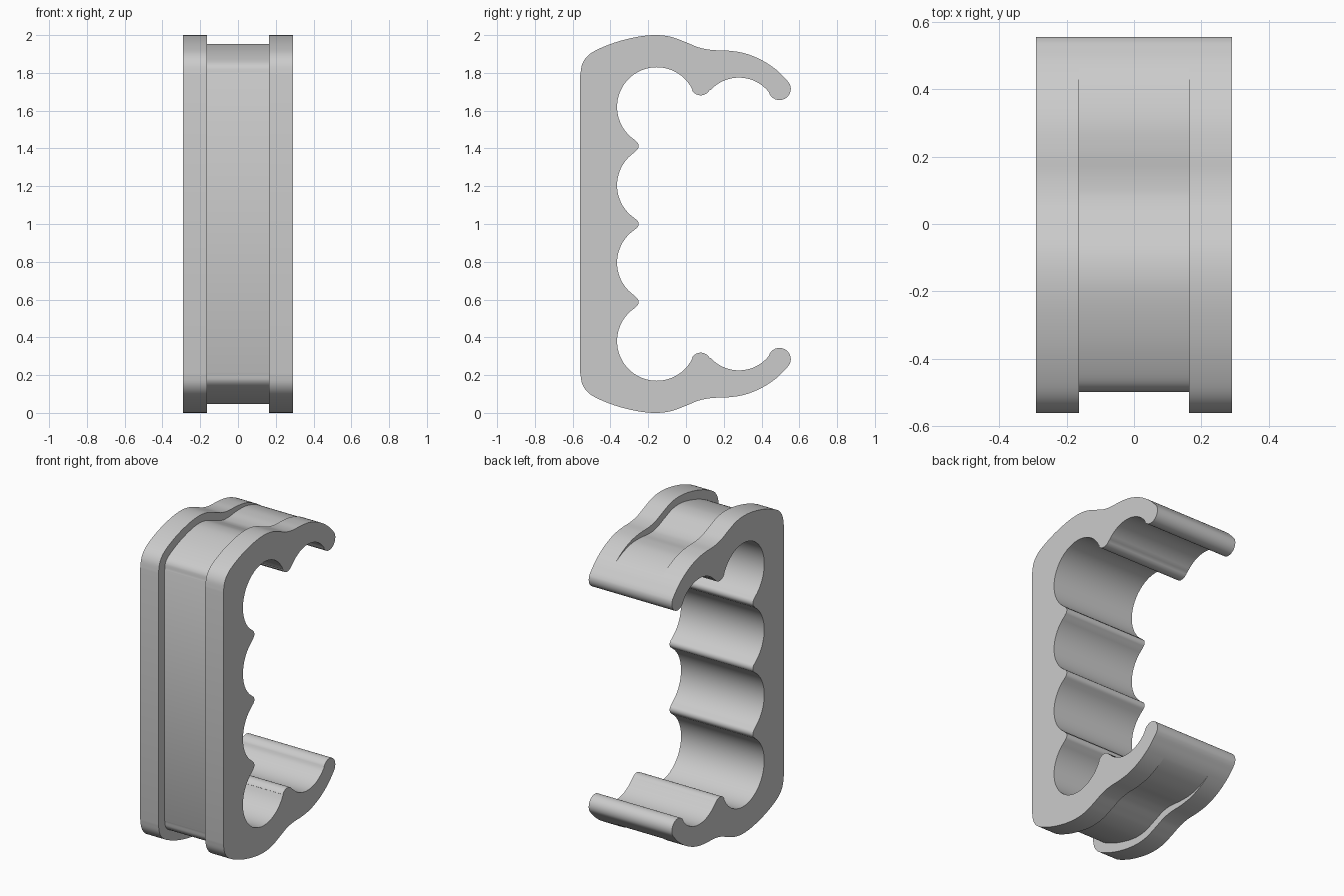
import bpy, bmesh
from math import cos, sin, radians
from mathutils import Vector

cube = bpy.data.objects.get("Cube")
if cube:
    bpy.data.objects.remove(cube)

HALF_WIDTH, GROOVE = 0.29, 0.163


def arc(y, z, r, start, end, steps):
    """Points on a circle in the y-z plane, angles in degrees."""
    angles = [radians(start + (end - start) * i / steps) for i in range(steps + 1)]
    return [Vector((y + r * cos(a), z + r * sin(a))) for a in angles]


def spline(points, steps=5):
    """Smooth curve through the points."""
    p = [Vector(q) for q in points]
    p = [p[0] * 2 - p[1]] + p + [p[-1] * 2 - p[-2]]
    out = []
    for a, b, c, d in zip(p, p[1:], p[2:], p[3:]):
        for i in range(steps):
            t = i / steps
            out.append(0.5 * (2 * b + (c - a) * t + (2 * a - 5 * b + 4 * c - d) * t ** 2
                              + (3 * b - a - 3 * c + d) * t ** 3))
    return out + [p[-2]]


def groove_depth(y):
    """Groove is deepest on the front and runs out along the arms."""
    if y < -0.17:
        return 0.047 + 0.015 * (-0.17 - y) / 0.39
    return 0.047 * min(1, max(0, (0.46 - y) / 0.36))


# Outer edge of the upper half, from the front face to the arm tip
outer = spline([(-0.56, 1.79), (-0.548, 1.85), (-0.515, 1.895), (-0.455, 1.93),
                (-0.36, 1.966), (-0.25, 1.992), (-0.16, 2.0), (-0.08, 1.991),
                (0, 1.962), (0.07, 1.934), (0.14, 1.921), (0.22, 1.918),
                (0.31, 1.904), (0.4, 1.868), (0.48, 1.815), (0.535, 1.76)])

# Inner edge: rounded tip, shallow scallop, tooth and finger hollows
inner = (arc(0.495, 1.716, 0.06, 25, -150, 14)
         + arc(0.28, 1.572, 0.203, 38, 137, 16)
         + arc(0.078, 1.735, 0.054, -30, -148, 9)
         + arc(-0.155, 1.62, 0.21, 25, 236, 32)
         + arc(-0.28, 1.413, 0.029, 60, -60, 8)
         + arc(-0.155, 1.205, 0.21, 124, 236, 18)
         + arc(-0.28, 1.0, 0.029, 60, 0, 4))

half = outer + inner
floor = []
for i, p in enumerate(half):
    if i < len(outer):
        before = half[i - 1] if i else p - Vector((0, 0.1))
        along = (half[i + 1] - before).normalized()
        if i == 0:
            along = Vector((0, 1))
        floor.append(p + Vector((along.y, -along.x)) * groove_depth(p.x))
    else:
        floor.append(p.copy())


def mirrored(points):
    """Add the lower half below the middle height."""
    return points + [Vector((p.x, 2 - p.y)) for p in reversed(points[:-1])]


edge, floor = mirrored(half), mirrored(floor)

# Sweep across the width: rim, groove floor, rim
bm = bmesh.new()
sections = [(-HALF_WIDTH, edge), (-GROOVE, edge), (-GROOVE, floor),
            (GROOVE, floor), (GROOVE, edge), (HALF_WIDTH, edge)]
rings = [[bm.verts.new((x, p.x, p.y)) for p in loop] for x, loop in sections]
count = len(edge)
for a, b in zip(rings, rings[1:]):
    for i in range(count):
        j = (i + 1) % count
        bm.faces.new((a[i], a[j], b[j], b[i]))
bm.faces.new(rings[0])
bm.faces.new(rings[-1])
bmesh.ops.remove_doubles(bm, verts=bm.verts, dist=0.0003)
bmesh.ops.recalc_face_normals(bm, faces=bm.faces)
bmesh.ops.triangulate(bm, faces=[f for f in bm.faces if len(f.verts) > 4])
mesh = bpy.data.meshes.new("grip_clip")
bm.to_mesh(mesh)
bm.free()

clip = bpy.data.objects.new("grip_clip", mesh)
bpy.context.collection.objects.link(clip)

# Plain grey
grey = bpy.data.materials.new("light grey")
grey.use_nodes = True
color = (0.6, 0.6, 0.6, 1)
grey.diffuse_color = color
grey.node_tree.nodes["Principled BSDF"].inputs["Base Color"].default_value = color
mesh.materials.append(grey)

bpy.context.view_layer.objects.active = clip
clip.select_set(True)
bpy.ops.object.shade_smooth_by_angle(angle=radians(35))
